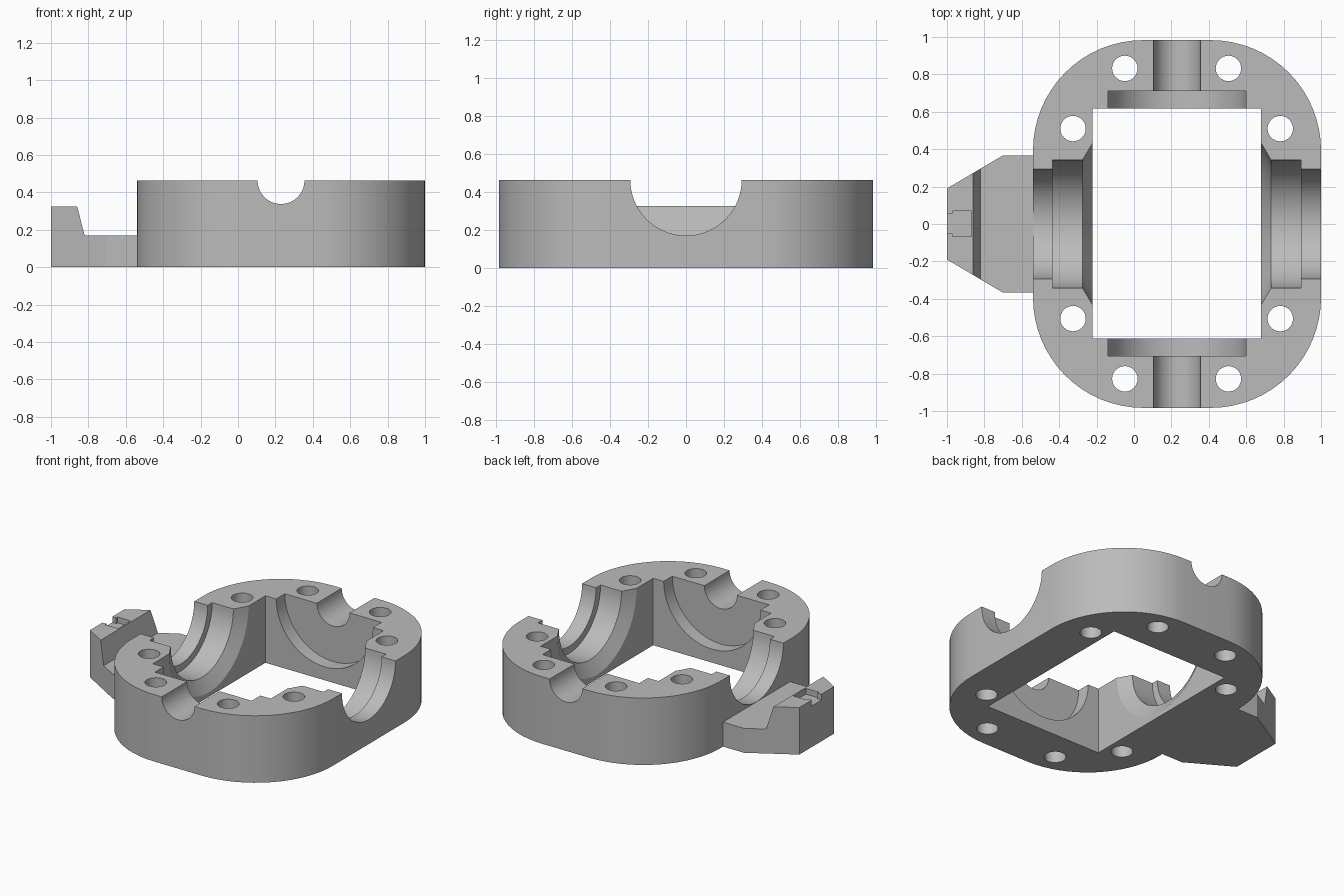
import bpy, bmesh, math
from mathutils import Vector

if "Cube" in bpy.data.objects:
    bpy.data.objects.remove(bpy.data.objects["Cube"], do_unlink=True)

CX, TOP = 0.23, 0.463          # housing centre and split plane height

grey = bpy.data.materials.new("plain grey")
grey.use_nodes = True
grey.diffuse_color = (0.5, 0.5, 0.5, 1)
grey.node_tree.nodes["Principled BSDF"].inputs["Base Color"].default_value = (0.5, 0.5, 0.5, 1)


def add(name, bm):
    bmesh.ops.recalc_face_normals(bm, faces=bm.faces)
    mesh = bpy.data.meshes.new(name)
    bm.to_mesh(mesh)
    bm.free()
    mesh.materials.append(grey)
    ob = bpy.data.objects.new(name, mesh)
    bpy.context.collection.objects.link(ob)
    return ob


def prism(name, pts, offset):
    """Extrude a closed outline of 3D points along offset."""
    bm = bmesh.new()
    face = bm.faces.new([bm.verts.new(p) for p in pts])
    new = bmesh.ops.extrude_face_region(bm, geom=[face])["geom"]
    bmesh.ops.translate(bm, vec=offset, verts=[v for v in new if isinstance(v, bmesh.types.BMVert)])
    return add(name, bm)


def box(name, x0, x1, y0, y1, z0, z1):
    return prism(name, [(x0, y0, z0), (x1, y0, z0), (x1, y1, z0), (x0, y1, z0)], (0, 0, z1 - z0))


def spindle(name, profile, axis, steps=72):
    """Turn (position, radius) pairs about a horizontal axis on the split plane."""
    bm = bmesh.new()
    rings = []
    for t, r in profile:
        ring = []
        for i in range(steps):
            a = 2 * math.pi * i / steps
            u, z = r * math.cos(a), TOP + r * math.sin(a)
            ring.append(bm.verts.new((t, u, z) if axis == "x" else (CX + u, t, z)))
        rings.append(ring)
    for a, b in zip(rings, rings[1:]):
        for i in range(steps):
            j = (i + 1) % steps
            bm.faces.new((a[i], a[j], b[j], b[i]))
    bm.faces.new(rings[0])
    bm.faces.new(rings[-1])
    return add(name, bm)


def boolean(target, tool, operation):
    mod = target.modifiers.new("cut", "BOOLEAN")
    mod.operation, mod.solver, mod.object = operation, "EXACT", tool
    bpy.context.view_layer.objects.active = target
    bpy.ops.object.modifier_apply(modifier=mod.name)
    bpy.data.objects.remove(tool, do_unlink=True)


# Housing block: rounded rectangle
R, HX, HY, N = 0.59, 0.77, 0.983, 16
outline = []
for k, (sx, sy) in enumerate([(1, 1), (-1, 1), (-1, -1), (1, -1)]):
    for i in range(N + 1):
        a = math.pi / 2 * (k + i / N)
        outline.append((CX + sx * (HX - R) + R * math.cos(a), sy * (HY - R) + R * math.sin(a), 0))
housing = prism("bearing_housing", outline, (0, 0, TOP))

# Mounting tab: raised-lip side profile, trimmed to a tapered plan
side = [(-1, 0), (-1, 0.325), (-0.86, 0.325), (-0.82, 0.169), (-0.5, 0.169), (-0.5, 0)]
tab = prism("mounting_tab", [(x, -0.367, z) for x, z in side], (0, 0.734, 0))
for s in (1, -1):
    corner = [(-0.70, s * 0.367, -0.1), (-1.3, s * 0.013, -0.1), (-1.3, s * 0.5, -0.1), (-0.70, s * 0.5, -0.1)]
    boolean(tab, prism("tab_trim", corner, (0, 0, 0.6)), "DIFFERENCE")

# Stepped key slot in the tab lip
boolean(tab, box("slot_wide", -0.97, -0.87, -0.067, 0.07, 0.285, 0.4), "DIFFERENCE")
boolean(tab, box("slot_mouth", -1.1, -0.95, -0.052, 0.055, 0.285, 0.4), "DIFFERENCE")
boolean(housing, tab, "UNION")

# Central window
boolean(housing, box("window", -0.222, 0.68, -0.613, 0.617, -0.2, 0.8), "DIFFERENCE")

# Large stepped bearing seats with a chamfered mouth
seat_x = [(-0.57, 0.293), (-0.437, 0.293), (-0.437, 0.342), (-0.275, 0.342), (-0.213, 0.447),
          (0.671, 0.447), (0.733, 0.342), (0.893, 0.342), (0.893, 0.293), (1.1, 0.293)]
boolean(housing, spindle("seat_x", seat_x, "x"), "DIFFERENCE")

# Small shaft channels with wide shallow recesses
seat_y = [(-1.1, 0.125), (-0.707, 0.125), (-0.707, 0.37), (0.711, 0.37), (0.711, 0.125), (1.1, 0.125)]
boolean(housing, spindle("seat_y", seat_y, "y"), "DIFFERENCE")

# Eight bolt holes
for dx, dy in ((0.277, 0.83), (0.554, 0.508)):
    for sx in (1, -1):
        for sy in (1, -1):
            ring = [(CX - 0.002 + sx * dx + 0.068 * math.cos(i * math.pi / 16),
                     sy * dy + 0.002 + 0.068 * math.sin(i * math.pi / 16), -0.2) for i in range(32)]
            boolean(housing, prism("bolt_hole", ring, (0, 0, 1)), "DIFFERENCE")

# Smooth curved walls, crisp machined edges
bpy.ops.object.select_all(action="DESELECT")
housing.select_set(True)
bpy.context.view_layer.objects.active = housing
bpy.ops.object.shade_smooth_by_angle(angle=math.radians(20))
